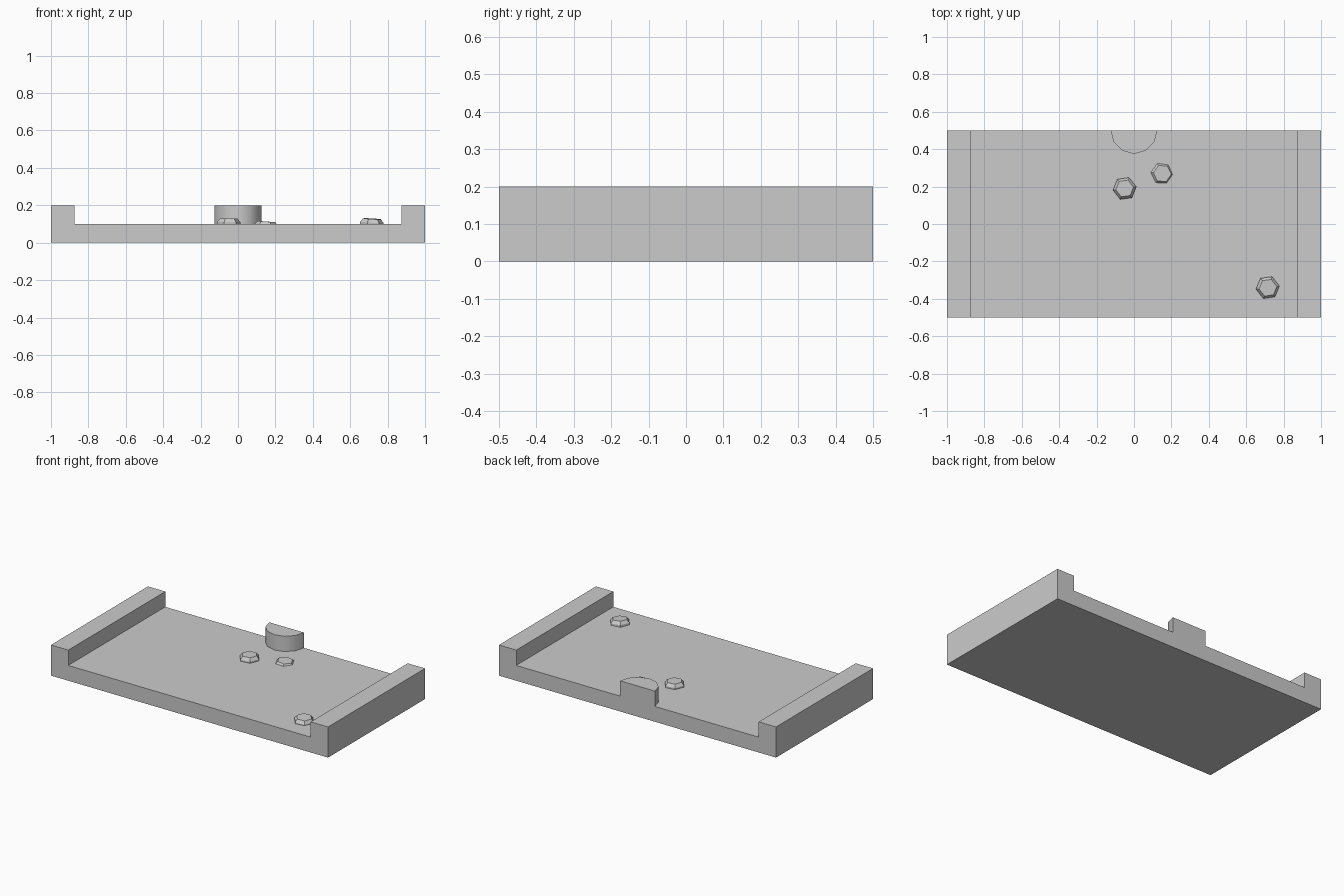
import bpy, bmesh
from math import cos, sin, pi, radians

if "Cube" in bpy.data.objects:
    bpy.data.objects.remove(bpy.data.objects["Cube"])


def prism(name, points, depth, to_3d):
    """Extrude a 2D outline by depth; to_3d maps (u, v, depth) to xyz."""
    bm = bmesh.new()
    n = len(points)
    a = [bm.verts.new(to_3d(u, v, depth[0])) for u, v in points]
    b = [bm.verts.new(to_3d(u, v, depth[1])) for u, v in points]
    bm.faces.new(a)
    bm.faces.new(b[::-1])
    for i in range(n):
        j = (i + 1) % n
        bm.faces.new((a[i], b[i], b[j], a[j]))
    bmesh.ops.recalc_face_normals(bm, faces=bm.faces)
    mesh = bpy.data.meshes.new(name)
    bm.to_mesh(mesh)
    bm.free()
    obj = bpy.data.objects.new(name, mesh)
    bpy.context.collection.objects.link(obj)
    return obj


def hex_bolt(name, loc, turn, tilt):
    """Chamfered six-sided head, its lower skirt sunk into the floor."""
    bm = bmesh.new()
    rings = []
    for r, z in ((0.063, -0.015), (0.063, 0.003), (0.048, 0.022)):
        rings.append([bm.verts.new((r * cos(k * pi / 3), r * sin(k * pi / 3), z))
                      for k in range(6)])
    for lo, hi in zip(rings, rings[1:]):
        for i in range(6):
            j = (i + 1) % 6
            bm.faces.new((lo[i], lo[j], hi[j], hi[i]))
    bm.faces.new(rings[0][::-1])
    bm.faces.new(rings[-1])
    mesh = bpy.data.meshes.new(name)
    bm.to_mesh(mesh)
    bm.free()
    obj = bpy.data.objects.new(name, mesh)
    bpy.context.collection.objects.link(obj)
    obj.location = loc
    obj.rotation_euler = (radians(tilt[0]), radians(tilt[1]), radians(turn))
    return obj


# Channel-shaped tray: floor with a raised lip at each end
half = [(1, 0), (1, 0.2), (0.875, 0.2), (0.875, 0.1)]
profile = half + [(-x, z) for x, z in reversed(half)]
prism("tray", profile, (-0.5, 0.5), lambda u, v, d: (u, d, v))

# Half-round boss on the back edge
arc = [(0.125 * cos(pi + k * pi / 6), 0.5 + 0.125 * sin(pi + k * pi / 6))
       for k in range(7)]
boss = prism("half_round_boss", arc, (0.1, 0.2), lambda u, v, d: (u, v, d))
bpy.context.view_layer.objects.active = boss
boss.select_set(True)
bpy.ops.object.shade_smooth_by_angle(angle=radians(40))

# Bolt heads
hex_bolt("bolt_left", (-0.05, 0.19, 0.107), 8, (0, 0))
hex_bolt("bolt_middle", (0.15, 0.27, 0.091), -5, (0, 4))
hex_bolt("bolt_right", (0.715, -0.34, 0.106), 8, (3, 3))
